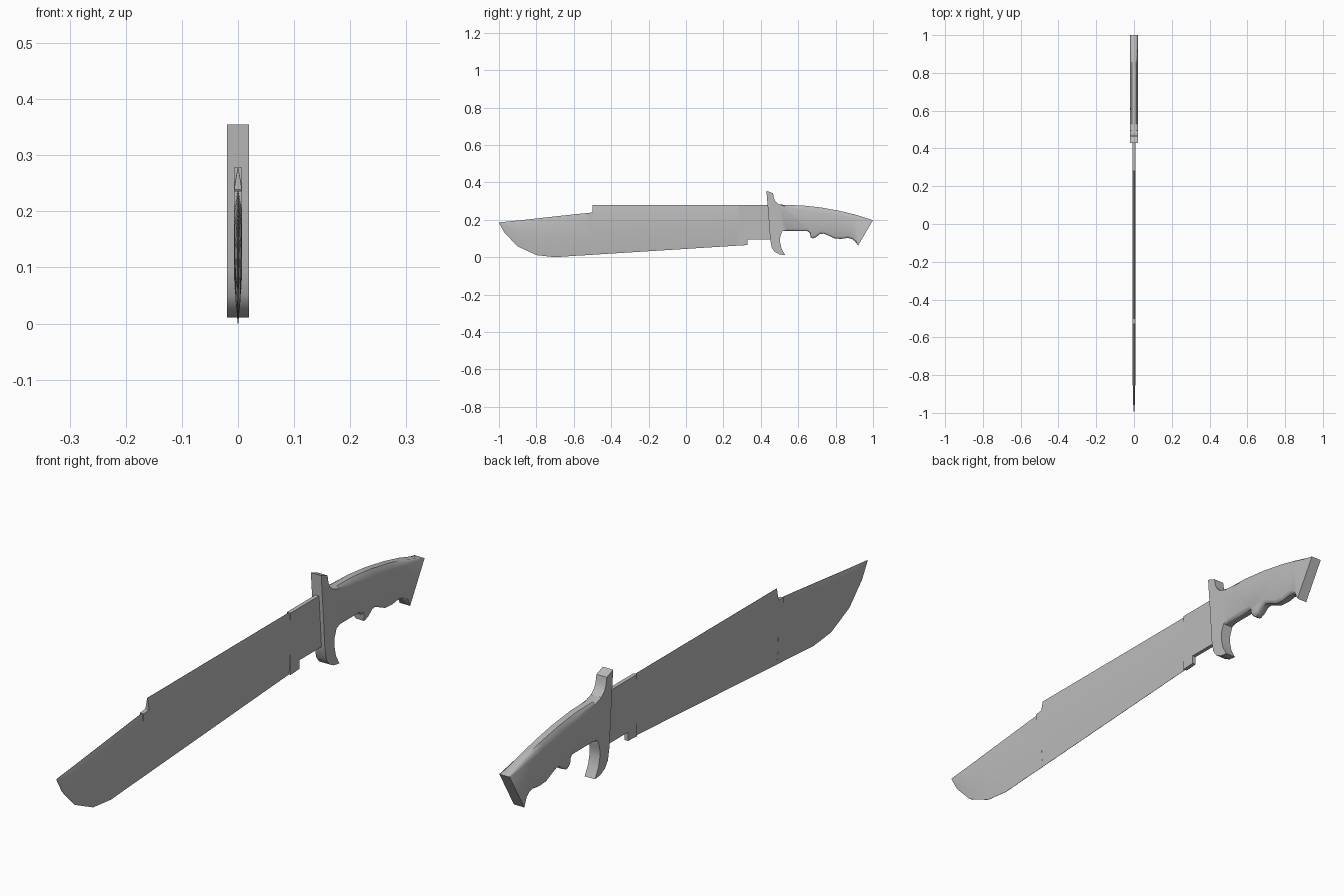
import bpy
import bmesh
from math import radians

cube = bpy.data.objects.get("Cube")
if cube:
    bpy.data.objects.remove(cube)

steel = bpy.data.materials.new("plain grey")
steel.use_nodes = True
GREY = (0.5, 0.5, 0.5, 1)
steel.diffuse_color = GREY
steel.node_tree.nodes["Principled BSDF"].inputs["Base Color"].default_value = GREY


def loft(name, rings):
    """Skin a list of closed rings, cap both ends and make an object."""
    bm = bmesh.new()
    rows = [[bm.verts.new(p) for p in ring] for ring in rings]
    n = len(rows[0])
    for a, b in zip(rows, rows[1:]):
        for i in range(n):
            j = (i + 1) % n
            bm.faces.new((a[i], a[j], b[j], b[i]))
    bm.faces.new(rows[0])
    bm.faces.new(rows[-1][::-1])
    bmesh.ops.remove_doubles(bm, verts=bm.verts, dist=0.00005)
    bmesh.ops.recalc_face_normals(bm, faces=bm.faces)
    mesh = bpy.data.meshes.new(name)
    bm.to_mesh(mesh)
    bm.free()
    mesh.materials.append(steel)
    ob = bpy.data.objects.new(name, mesh)
    bpy.context.collection.objects.link(ob)
    bpy.ops.object.select_all(action="DESELECT")
    ob.select_set(True)
    bpy.context.view_layer.objects.active = ob
    bpy.ops.object.shade_smooth_by_angle(angle=radians(32))
    return ob


HALF = 0.007   # half thickness of the blade
EDGE = 0.0005  # half thickness of a sharpened edge


def blade_ring(y, low, high, scale=1, edge=EDGE, spine=EDGE):
    h = high - low
    side = [(edge, low),
            (max(edge, HALF * 0.65 * scale), low + 0.2 * h),
            (HALF * scale, low + 0.5 * h),
            (HALF * scale, high - 0.15 * h),
            (spine, high)]
    return [(x, y, z) for x, z in side] + [(-x, y, z) for x, z in side[::-1]]


# Sharpened blade: curved tip, clipped front spine, step and raised rear spine
loft("blade", [
    blade_ring(-1.0, 0.183, 0.186, 0.1),
    blade_ring(-0.97, 0.13, 0.189, 0.5),
    blade_ring(-0.9, 0.058, 0.196, 0.9),
    blade_ring(-0.8, 0.011, 0.207),
    blade_ring(-0.7, 0.0, 0.218),
    blade_ring(-0.6, 0.007, 0.229),
    blade_ring(-0.53, 0.011, 0.236),
    blade_ring(-0.53, 0.011, 0.236, spine=HALF),
    blade_ring(-0.5, 0.013, 0.239, spine=HALF),
    blade_ring(-0.5, 0.013, 0.278),
    blade_ring(0.28, 0.062, 0.278),
])


def flat_ring(y, low):
    return [(HALF, y, low), (HALF, y, 0.278), (-HALF, y, 0.278), (-HALF, y, low)]


# Unsharpened base of the blade with its lower notch
loft("blade_base", [flat_ring(0.28, 0.062), flat_ring(0.33, 0.065),
                    flat_ring(0.33, 0.095), flat_ring(0.46, 0.095)])

WIDE = 0.02  # half width of guard and handle


def slab(name, outline):
    """Outline points are (y, z, rounding); rounding moves the side edge in z."""
    layers = [(-WIDE, 1), (-0.017, 0.4), (-0.011, 0),
              (0.011, 0), (0.017, 0.4), (WIDE, 1)]
    return loft(name, [[(x, y, z + k * r) for y, z, r in outline]
                       for x, k in layers])


# Cross guard with a short upper horn and a hooked lower horn
guard = [(0.43, 0.355), (0.465, 0.342), (0.47, 0.315), (0.479, 0.297), (0.495, 0.283),
         (0.515, 0.139), (0.504, 0.11), (0.503, 0.08), (0.511, 0.045), (0.53, 0.011),
         (0.5, 0.015), (0.475, 0.028), (0.459, 0.05), (0.45, 0.095), (0.441, 0.22)]
slab("guard", [(y, z, 0) for y, z in guard])

# Handle: arched chamfered back, finger grooves below, slanted butt
back = [(0.495, 0.283, 0), (0.53, 0.279, -0.008), (0.62, 0.277, -0.025),
        (0.72, 0.266, -0.03), (0.82, 0.248, -0.026), (0.9, 0.229, -0.018),
        (1.0, 0.198, 0)]
grip = [(0.92, 0.062, 0), (0.905, 0.083), (0.89, 0.097), (0.865, 0.103), (0.83, 0.098),
        (0.795, 0.1), (0.765, 0.114), (0.735, 0.126), (0.715, 0.123), (0.695, 0.107),
        (0.678, 0.1), (0.667, 0.106), (0.663, 0.128), (0.65, 0.139), (0.54, 0.139),
        (0.515, 0.139, 0)]
slab("handle", back + [p if len(p) == 3 else (*p, 0.012) for p in grip])
